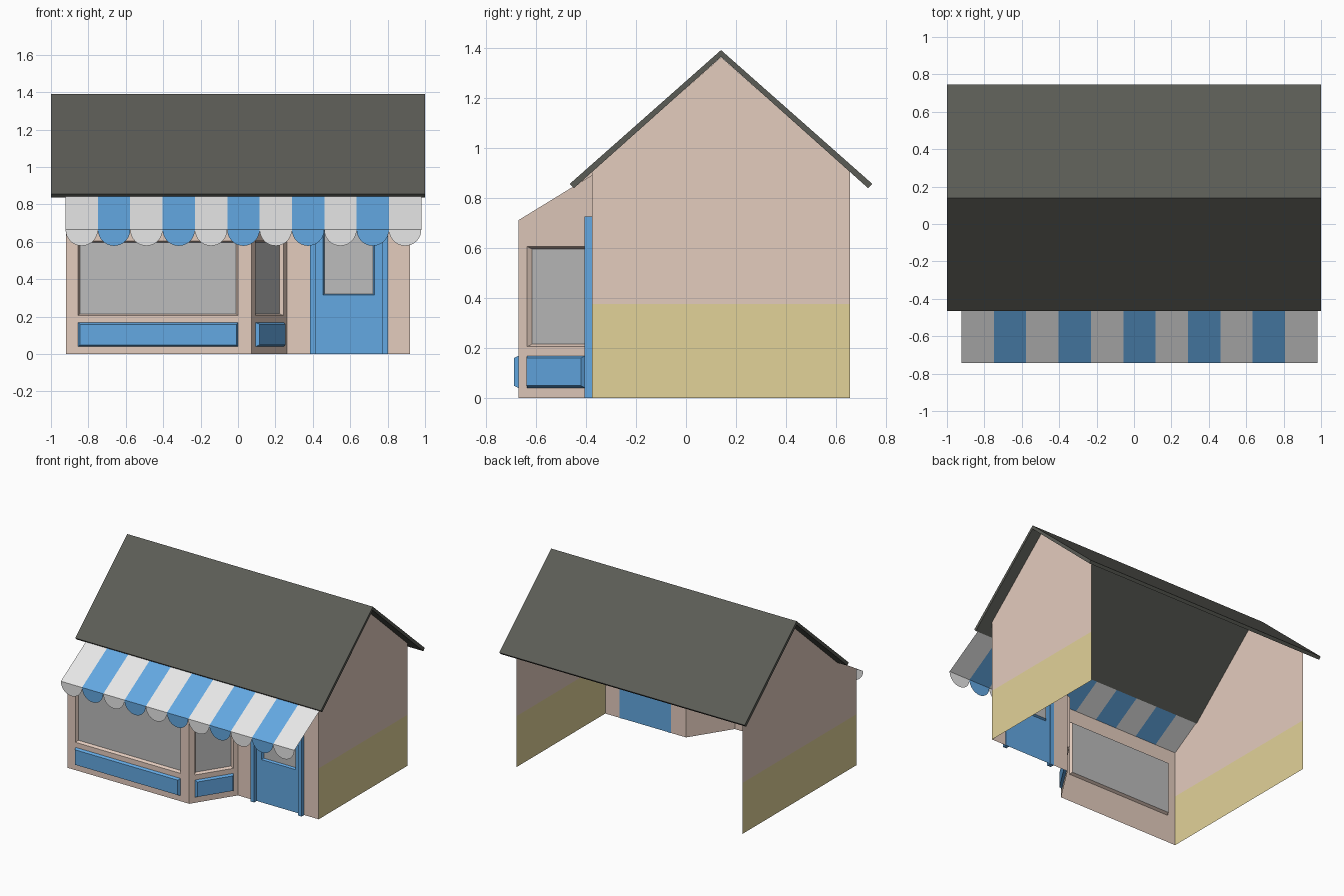
import bpy, bmesh, math
from mathutils import Vector

if "Cube" in bpy.data.objects:
    bpy.data.objects.remove(bpy.data.objects["Cube"])


def material(name, r, g, b):
    m = bpy.data.materials.new(name)
    lin = [((c / 255 + 0.055) / 1.055) ** 2.4 for c in (r, g, b)]
    m.diffuse_color = (*lin, 1)
    m.use_nodes = True
    m.node_tree.nodes["Principled BSDF"].inputs["Base Color"].default_value = m.diffuse_color
    return m


PINK = material("wall pink", 228, 204, 190)
YELLOW = material("wall base yellow", 226, 210, 153)
BLUE = material("shop blue", 99, 168, 226)
WHITE = material("awning white", 231, 231, 231)
GLASS = material("window grey", 188, 188, 188)
ROOF = material("roof dark grey", 91, 92, 86)


def mesh(name, faces, mats):
    """faces: list of (points, material index)"""
    bm = bmesh.new()
    for pts, mi in faces:
        f = bm.faces.new([bm.verts.new(p) for p in pts])
        f.material_index = mi
    bmesh.ops.remove_doubles(bm, verts=bm.verts, dist=0.0005)
    me = bpy.data.meshes.new(name)
    bm.to_mesh(me)
    bm.free()
    for m in mats:
        me.materials.append(m)
    ob = bpy.data.objects.new(name, me)
    bpy.context.collection.objects.link(ob)
    return ob


class Plane:
    """Upright plane from a to b; local coords are along, height, outward."""
    def __init__(self, a, b):
        self.a = Vector((*a, 0))
        d = Vector((*b, 0)) - self.a
        self.w = d.length
        self.u = d.normalized()
        self.n = self.u.cross(Vector((0, 0, 1)))

    def p(self, s, z, d=0):
        return self.a + self.u * s + self.n * d + Vector((0, 0, z))

    def rect(self, s0, s1, z0, z1, d=0):
        return [self.p(s0, z0, d), self.p(s1, z0, d), self.p(s1, z1, d), self.p(s0, z1, d)]

    # sheet with a rectangular opening, top edge may slope
    def sheet(self, s, hole, h0, h1):
        a, b = s
        s0, s1, z0, z1 = hole
        o = [self.p(a, 0), self.p(b, 0), self.p(b, h1), self.p(a, h0)]
        i = self.rect(*hole)
        return [([o[k], o[(k + 1) % 4], i[(k + 1) % 4], i[k]], 0)
                for k in range(4) if (o[k] - o[(k + 1) % 4]).length > 0
                and not (k == 0 and z0 == 0)]

    # tapered rim and cap: sunk when depth < 0, raised when depth > 0
    def tapered(self, hole, inset, depth, rim, cap):
        s0, s1, z0, z1 = hole
        o = self.rect(*hole)
        i = self.rect(s0 + inset, s1 - inset, z0 + inset, z1 - inset, depth)
        return [([o[k], o[(k + 1) % 4], i[(k + 1) % 4], i[k]], rim)
                for k in range(4)] + [(i, cap)]


YF, YW, YB = -0.67, -0.375, 0.655      # bay front, shop front, back
SL = 0.613                             # awning slope


def awning_z(y):
    return 0.71 + (y - YF) * SL


# bay window walls: straight front and angled return
bay = Plane((-0.92, YF), (0.072, YF))
ret = Plane((0.072, YF), (0.262, YW))
for name, pl, s0, s1, h1 in (("bay_front", bay, 0.065, 0.92, 0.71),
                             ("bay_return", ret, 0.042, 0.318, awning_z(YW))):
    win = (s0, s1, 0.205, 0.605)
    mesh(name + "_wall", pl.sheet((0, pl.w), win, 0.71, h1)
         + pl.tapered(win, 0.01, -0.02, 0, 1), [PINK, GLASS])
    mesh(name + "_panel", pl.tapered((s0, s1, 0.04, 0.168), 0.009, 0.018, 0, 0), [BLUE])

# shop front wall around the door
front = Plane((0, YW), (1, YW))
mesh("door_wall", front.sheet((0.262, 0.92), (0.40, 0.785, 0, 0.71), 0.9, 0.9), [PINK])

# door with sunken window
dwin = (0.455, 0.73, 0.315, 0.665)
door_faces = front.sheet((0.40, 0.785), dwin, 0.71, 0.71)
mesh("door", door_faces + front.tapered(dwin, 0.007, -0.015, 0, 1), [BLUE, GLASS])


def box(name, x0, x1, y0, y1, z0, z1, mat):
    bpy.ops.mesh.primitive_cube_add(size=1, location=((x0 + x1) / 2, (y0 + y1) / 2, (z0 + z1) / 2))
    ob = bpy.context.object
    ob.name = name
    ob.scale = (x1 - x0, y1 - y0, z1 - z0)
    ob.data.materials.append(mat)


# door frame
box("door_jamb_left", 0.385, 0.415, -0.405, -0.373, 0, 0.725, BLUE)
box("door_jamb_right", 0.772, 0.802, -0.405, -0.373, 0, 0.725, BLUE)
box("door_lintel", 0.415, 0.772, -0.405, -0.373, 0.695, 0.725, BLUE)

# gable side walls with a yellow base band
BAND = 0.375


def side_wall(name, x, yf, top):
    flip = -1 if x < 0 else 1
    low = [(x, yf, 0), (x, YB, 0), (x, YB, BAND), (x, yf, BAND)]
    up = [(x, yf, BAND), (x, YB, BAND)] + [(x, y, z) for y, z in top]
    mesh(name, [(low[::flip], 1), (up[::flip], 0)], [PINK, YELLOW])


side_wall("right_wall", 0.92, YW, [(YB, 0.905), (0.14, 1.362), (YW, 0.905)])
side_wall("left_wall", -0.92, YF,
          [(YB, 0.905), (0.14, 1.362), (-0.448, 0.846), (YF, 0.71)])

# roof slab from one chevron profile
half = [(0.605, 0.855), (0.588, 0.838)]
prof = [(0.14, 1.39), (0.14 + half[0][0], half[0][1]), (0.14 + half[1][0], half[1][1]),
        (0.14, 1.363), (0.14 - half[1][0], half[1][1]), (0.14 - half[0][0], half[0][1])]
L = [(-1, y, z) for y, z in prof]
R = [(1, y, z) for y, z in prof]
faces = [([L[k], R[k], R[(k + 1) % 6], L[(k + 1) % 6]], 0) for k in range(6)]
for e in (L, R):
    faces += [([e[0], e[1], e[2], e[3]], 0), ([e[0], e[3], e[4], e[5]], 0)]
roof = mesh("roof", faces, [ROOF])
bm = bmesh.new()
bm.from_mesh(roof.data)
bmesh.ops.recalc_face_normals(bm, faces=bm.faces)
bm.to_mesh(roof.data)
bm.free()

# striped awning with scalloped edge
N, X0, X1 = 11, -0.922, 0.98
YA, YT = -0.744, -0.445
w = (X1 - X0) / N
ZA = awning_z(YA)
faces = []
for k in range(N):
    a, b = X0 + k * w, X0 + (k + 1) * w
    faces.append(([(a, YA, ZA), (b, YA, ZA), (b, YT, awning_z(YT)), (a, YT, awning_z(YT))], k % 2))
    arc = [((a + b) / 2 - w / 2 * math.cos(t * math.pi / 16), YA,
            ZA - w / 2 * math.sin(t * math.pi / 16)) for t in range(17)]
    faces.append((arc, k % 2))
mesh("awning", faces, [WHITE, BLUE])
